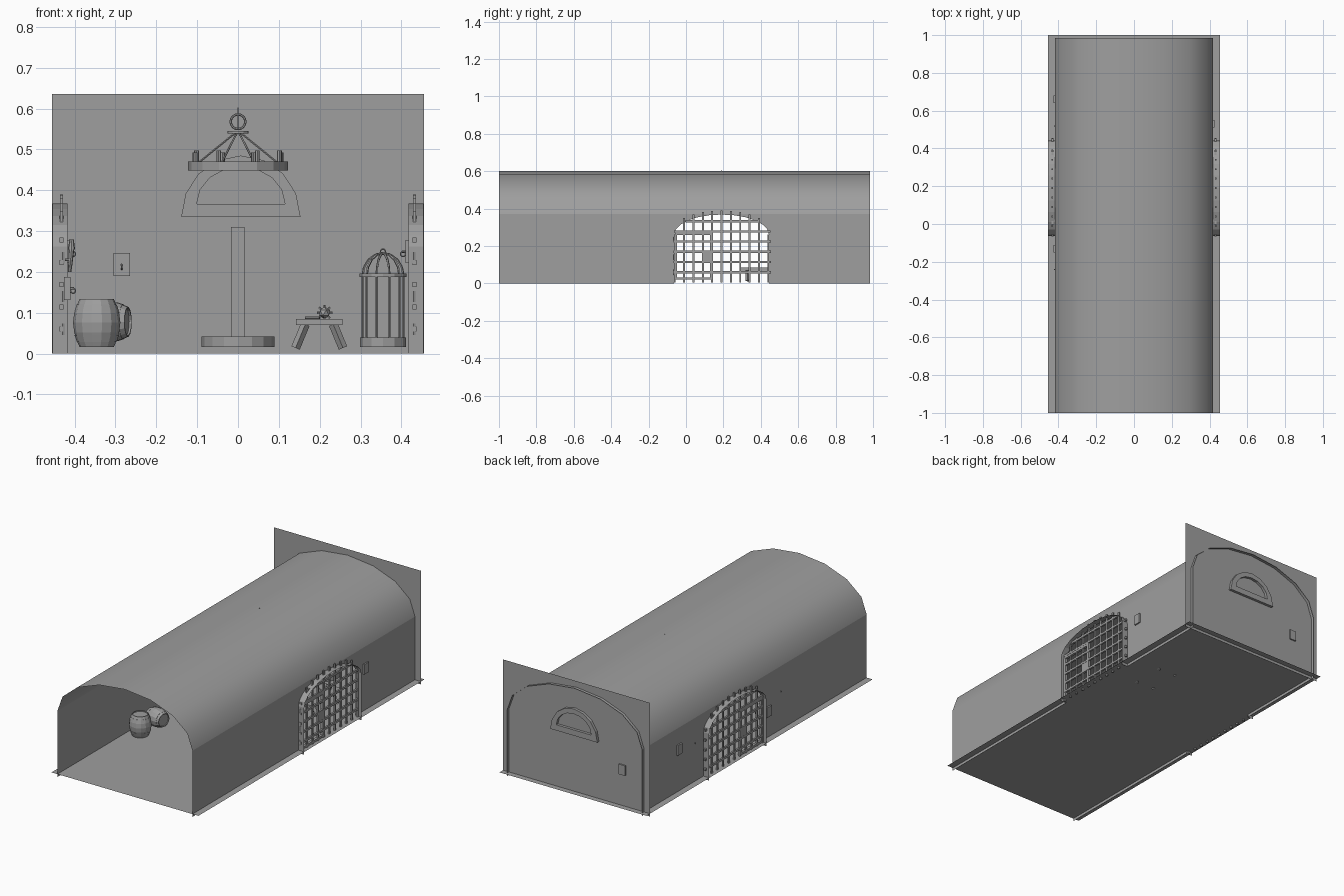
import bpy, bmesh
from math import sin, cos, pi, sqrt
from mathutils import Vector, Matrix

if "Cube" in bpy.data.objects:
    bpy.data.objects.remove(bpy.data.objects["Cube"])

stone = bpy.data.materials.new("dark_grey")
stone.diffuse_color = (0.345, 0.345, 0.345, 1)
stone.use_nodes = True
stone.node_tree.nodes["Principled BSDF"].inputs["Base Color"].default_value = stone.diffuse_color


def finish(name, bm):
    me = bpy.data.meshes.new(name)
    bm.to_mesh(me)
    bm.free()
    me.materials.append(stone)
    ob = bpy.data.objects.new(name, me)
    bpy.context.collection.objects.link(ob)
    return ob


def box(bm, x0, x1, y0, y1, z0, z1):
    m = Matrix.Translation(((x0 + x1) / 2, (y0 + y1) / 2, (z0 + z1) / 2)) @ Matrix.Diagonal((x1 - x0, y1 - y0, z1 - z0, 1))
    bmesh.ops.create_cube(bm, size=1, matrix=m)


def rod(bm, a, b, r, n=6, r2=None):
    a, b = Vector(a), Vector(b)
    m = Matrix.Translation((a + b) / 2) @ (b - a).to_track_quat('Z', 'Y').to_matrix().to_4x4()
    bmesh.ops.create_cone(bm, cap_ends=True, segments=n, radius1=r, radius2=r if r2 is None else r2,
                          depth=(b - a).length, matrix=m)


def lathe(bm, prof, m, n=12, closed=False):
    rings = [[bm.verts.new(m @ Vector((r * cos(2 * pi * i / n), r * sin(2 * pi * i / n), z))) for i in range(n)]
             for r, z in prof]
    pairs = list(zip(rings, rings[1:])) + ([(rings[-1], rings[0])] if closed else [])
    for p, q in pairs:
        for i in range(n):
            bm.faces.new((p[i], p[(i + 1) % n], q[(i + 1) % n], q[i]))
    if not closed:
        bm.faces.new(rings[0][::-1])
        bm.faces.new(rings[-1])


def torus(bm, m, R, r, n=12, k=6):
    lathe(bm, [(R + r * cos(2 * pi * i / k), r * sin(2 * pi * i / k)) for i in range(k)], m, n, True)


T = Matrix.Translation
FL = 0.016                                   # floor height
GY, GW, GS, GH = 0.19, 0.253, 0.262, 0.106   # gate centre, half width, spring, arch rise
arch = [(GY - GW * cos(pi * i / 12), GS + GH * sin(pi * i / 12)) for i in range(13)]
outline = [(GY - GW, 0)] + arch + [(GY + GW, 0)]

# Vault: curved ceiling and two walls with arched openings
bm = bmesh.new()
WX, WZ, Y0, Y1 = 0.418, 0.37, -1, 0.985
N = 8
prof = [(WX * cos(pi * i / N), WZ + (0.602 - WZ) * sin(pi * i / N)) for i in range(N + 1)]
rows = [[bm.verts.new((x, y, z)) for x, z in prof] for y in (Y0, Y1)]
for i in range(N):
    bm.faces.new((rows[0][i], rows[0][i + 1], rows[1][i + 1], rows[1][i])).smooth = True
for s, k in ((1, 0), (-1, N)):
    hole = [bm.verts.new((s * WX, y, z)) for y, z in outline]
    lo0, lo1 = bm.verts.new((s * WX, Y0, 0)), bm.verts.new((s * WX, Y1, 0))
    bm.faces.new([rows[0][k], lo0] + hole + [lo1, rows[1][k]])
    out = [bm.verts.new((s * 0.454, y, z)) for y, z in outline]
    for i in range(len(hole) - 1):           # gateway reveal
        bm.faces.new((hole[i], hole[i + 1], out[i + 1], out[i]))
bmesh.ops.recalc_face_normals(bm, faces=bm.faces)
finish("vault", bm)

# Floor and end wall, single sheets
bm = bmesh.new()
bm.faces.new([bm.verts.new(p) for p in ((-.455, -1, FL), (.455, -1, FL), (.455, 1, FL), (-.455, 1, FL))])
finish("floor", bm)
bm = bmesh.new()
bm.faces.new([bm.verts.new(p) for p in ((-.455, .968, 0), (.455, .968, 0), (.455, .968, .636), (-.455, .968, .636))])
finish("end_wall", bm)

# Half-round window surround through the end wall
bm = bmesh.new()
loops = []
for rx, rz, zb in ((.146, .15, .335), (.108, .09, .367)):
    for y in (.952, .983):
        loops.append([bm.verts.new((.007 + rx * cos(pi * i / 8), y, zb + rz * sin(pi * i / 8))) for i in range(9)])
of, ob_, inf, inb = loops
for a, b in ((of, inf), (inf, inb), (inb, ob_), (ob_, of)):
    for i in range(9):
        j = (i + 1) % 9
        bm.faces.new((a[i], a[j], b[j], b[i]))
bmesh.ops.recalc_face_normals(bm, faces=bm.faces)
finish("window_surround", bm)

# Gates: lattice bars ending in the stone, small door with lock
for s, side in ((1, "right"), (-1, "left")):
    X = 0.432
    bm = bmesh.new()
    for k in range(9):
        y = -0.01 + 0.05 * k
        top = GS + GH * sqrt(max(0, 1 - ((y - GY) / GW) ** 2)) + 0.022
        box(bm, s * X - .004, s * X + .004, y - .005, y + .005, .004, top)
    for k in range(6):
        z = 0.06 + 0.0545 * k
        h = GW if z < GS else GW * sqrt(1 - ((z - GS) / GH) ** 2)
        box(bm, s * X - .005, s * X + .005, GY - h - .004, GY + h + .012, z - .006, z + .006)
    for y in (GY - GW + .004, GY + GW - .004):
        box(bm, s * X - .005, s * X + .005, y - .004, y + .004, .004, GS)
    finish(side + "_gate_lattice", bm)
    bm = bmesh.new()
    xa, xb = s * .422, s * .436
    for y0, y1, z0, z1 in ((-.06, -.047, .02, .272), (.128, .142, .02, .272), (-.06, .142, .02, .032),
                           (-.06, .142, .26, .272), (.09, .135, .11, .17)):
        box(bm, min(xa, xb), max(xa, xb), y0, y1, z0, z1)
    for z in (.06, .14, .235):
        rod(bm, (s * .43, -.06, z - .014), (s * .43, -.06, z + .014), .006)
    finish(side + "_gate_door", bm)

# Wall plates with a staple and hanging ring, poking through the walls
plates = [(-WX, -.13, .16, 'x'), (-WX, .66, .25, 'x'), (WX, .53, .25, 'x'), (-.285, .968, .218, 'y')]
bm = bmesh.new()
for x, y, z, ax in plates:
    a, b = (.008, .02) if ax == 'x' else (.02, .008)
    box(bm, x - a, x + a, y - b, y + b, z - .028, z + .028)
    d = Vector((-1 if x > 0 else 1, 0, 0)) if ax == 'x' else Vector((0, -1, 0))
    p = Vector((x, y, z))
    rod(bm, p, p + d * .016, .003)
    rot = Matrix.Rotation(pi / 2, 4, 'X' if ax == 'x' else 'Y')
    torus(bm, T(p + d * .014 + Vector((0, 0, -.006))) @ rot, .006, .0018, 10, 5)
finish("wall_plates", bm)

# Torches on the left wall
bm = bmesh.new()
for y in (.52, -.24):
    rod(bm, (-.424, y, .23), (-.405, y, .23), .003)
    rod(bm, (-.412, y, .2), (-.408, y, .255), .004, 8, .007)
    rod(bm, (-.408, y, .255), (-.407, y, .28), .009, 8, .005)
finish("wall_torches", bm)

# Chandelier: wheel, candles, stays, hanging ring
C = Vector((0, GY, 0))
bm = bmesh.new()
lathe(bm, [(.105, .448), (.123, .448), (.123, .47), (.105, .47)], T(C), 16, True)
for i in range(8):
    a = 2 * pi * i / 8 + .35
    p = C + Vector((.112 * cos(a), .112 * sin(a), .468))
    rod(bm, p, p + Vector((0, 0, .024 + .006 * (i % 2))), .006, 8)
for i in range(8):
    a = 2 * pi * (i + .5) / 8
    rod(bm, C + Vector((.108 * cos(a), .108 * sin(a), .465)), C + Vector((.008 * cos(a), .008 * sin(a), .54)), .0025, 5)
rod(bm, C + Vector((0, 0, .539)), C + Vector((0, 0, .545)), .026, 12)
torus(bm, T(C + Vector((0, 0, .568))) @ Matrix.Rotation(pi / 2, 4, 'X'), .018, .003, 16)
rod(bm, C + Vector((0, 0, .55)), C + Vector((0, 0, .6025)), .002)
finish("chandelier", bm)

# Post on a round base
bm = bmesh.new()
lathe(bm, [(.089, FL), (.089, .042)], T((0, .757, 0)), 16)
box(bm, -.017, .016, .74, .774, .042, .31)
finish("post", bm)

# Barrels
bp = [(.042, 0), (.047, .012), (.055, .036), (.058, .06), (.055, .084), (.047, .106), (.042, .118), (.038, .118), (.038, .112)]
hoops = [(.048, .014), (.0535, .03), (.0545, .03), (.049, .014)]
lying = T((-.37, -.245, .078)) @ Vector((1, -.25, 0)).to_track_quat('Z', 'Y').to_matrix().to_4x4() @ Matrix.Scale(.88, 4)
for nm, m in (("standing_barrel", T((-.346, -.37, FL))), ("lying_barrel", lying)):
    bm = bmesh.new()
    lathe(bm, bp, m, 14)
    lathe(bm, hoops, m, 14, True)
    lathe(bm, [(r, .118 - z) for r, z in hoops], m, 14, True)
    finish(nm, bm)

# Bench with splayed legs and small things on it
bm = bmesh.new()
box(bm, .142, .256, .29, .55, .07, .085)
for y in (.33, .51):
    for s in (-1, 1):
        rod(bm, (.199 + s * .034, y, .072), (.199 + s * .058, y, FL - .002), .011, 4)
finish("bench", bm)
bm = bmesh.new()
bmesh.ops.create_icosphere(bm, subdivisions=1, radius=.015, matrix=T((.212, .5, .1)))
for i in range(8):
    a = i * pi / 4
    rod(bm, (.212, .5, .1), (.212 + .019 * cos(a), .5, .1 + .019 * sin(a)), .003, 5)
rod(bm, (.165, .48, .088), (.2, .46, .088), .003)
finish("spiked_ball", bm)

# Standing cage with domed top
K = Vector((.355, .72, 0))
bm = bmesh.new()
rod(bm, K + Vector((0, 0, FL)), K + Vector((0, 0, .04)), .056, 12)
lathe(bm, [(.047, .188), (.057, .188), (.057, .196), (.047, .196)], T(K), 12, True)
for i in range(10):
    a = 2 * pi * i / 10
    u = Vector((cos(a), sin(a), 0))
    path = [K + u * .05 + Vector((0, 0, .04)), K + u * .05 + Vector((0, 0, .19))]
    path += [K + u * .05 * cos(t) + Vector((0, 0, .19 + .056 * sin(t))) for t in (.4, .8, 1.2, 1.55)]
    for p, q in zip(path, path[1:]):
        rod(bm, p, q, .003, 5)
torus(bm, T(K + Vector((0, 0, .25))) @ Matrix.Rotation(pi / 2, 4, 'X'), .006, .0018, 10, 5)
finish("cage", bm)
